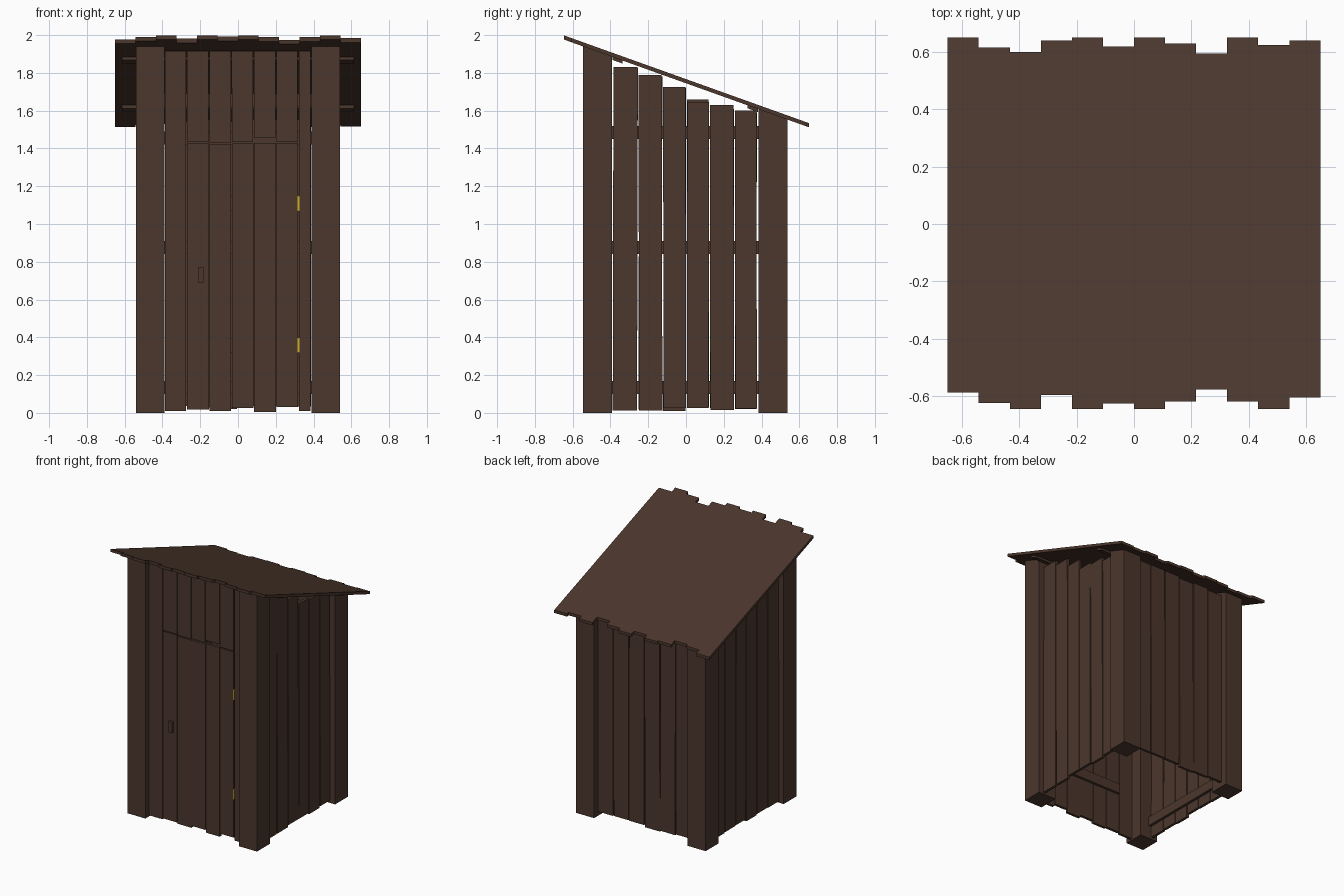
import bpy, bmesh, math, random
from mathutils import Matrix, Vector

if "Cube" in bpy.data.objects:
    bpy.data.objects.remove(bpy.data.objects["Cube"])

random.seed(4)
SLOPE = -0.358


def material(name, color):
    m = bpy.data.materials.new(name)
    m.diffuse_color = color
    m.use_nodes = True
    m.node_tree.nodes["Principled BSDF"].inputs["Base Color"].default_value = m.diffuse_color
    return m


wood = material("dark_wood", (0.07, 0.038, 0.026, 1))
brass = material("hinge_yellow", (0.6, 0.45, 0.02, 1))


def under(y):
    """Height of the roof underside at depth y."""
    return 1.976 + SLOPE * (y + 0.645)


def box(name, x, y, z, mat=wood, tilt=0.0, axis='Y', sloped=False, shear=False):
    """Box from ranges; sloped cuts the top to the roof, shear follows the roof."""
    bm = bmesh.new()
    bmesh.ops.create_cube(bm, size=1)
    for v in bm.verts:
        px, py, pz = (r[0] if c < 0 else r[1] for c, r in zip(v.co, (x, y, z)))
        if sloped and v.co.z > 0:
            pz = under(py)
        if shear:
            pz += under(py)
        v.co = (px, py, pz)
    if tilt:
        c = Vector((sum(x) / 2, sum(y) / 2, sum(z) / 2))
        bmesh.ops.rotate(bm, verts=bm.verts, cent=c, matrix=Matrix.Rotation(tilt, 3, axis))
    me = bpy.data.meshes.new(name)
    bm.to_mesh(me)
    bm.free()
    me.materials.append(mat)
    ob = bpy.data.objects.new(name, me)
    bpy.context.collection.objects.link(ob)
    return ob


def wobble():
    return random.uniform(-0.003, 0.003)


# Corner posts with tops cut to the roof slope
for sx in (-1, 1):
    xs = sorted((sx * 0.39, sx * 0.54))
    box("front_post", xs, (-0.545, -0.392), (0, 1.9), sloped=True)
    box("back_post", xs, (0.385, 0.537), (0, 1.5), sloped=True)

# Roof planks with ragged ends, and the battens below
back_ends = (0.65, 0.615, 0.60, 0.64, 0.65, 0.62, 0.65, 0.63, 0.595, 0.65, 0.625, 0.64)
front_ends = (0.588, 0.625, 0.645, 0.597, 0.645, 0.627, 0.645, 0.62, 0.577, 0.62, 0.645, 0.605)
w = 1.30 / 12
for i, (b, f) in enumerate(zip(back_ends, front_ends)):
    x0 = -0.65 + i * w
    box("roof_plank", (x0, x0 + w), (-f, b), (0, 0.022), shear=True)
for y0 in (-0.39, 0.325):
    box("roof_batten", (-0.615, 0.615), (y0, y0 + 0.055), (-0.016, 0.0), shear=True)

# Side walls: planks and inner rails
edges = (-0.389, -0.253, -0.123, 0.003, 0.125, 0.257, 0.378)
tops = {1: (1.83, 1.79, 1.725, 1.645, 1.63, 1.60),
        -1: (1.775, 1.78, 1.72, 1.66, 1.61, 1.59)}
for sx in (-1, 1):
    for i, top in enumerate(tops[sx]):
        box("side_plank", sorted((sx * 0.483, sx * 0.503)),
            (edges[i] + 0.003, edges[i + 1] - 0.004),
            (random.uniform(0.008, 0.03), top), tilt=wobble(), axis='X')
    for z in (0.10, 0.84, 1.45):
        box("side_rail", sorted((sx * 0.463, sx * 0.483)), (-0.392, 0.387), (z, z + 0.07))

# Back wall: planks and inner rails
bw = 0.78 / 6
for i in range(6):
    x0 = -0.39 + i * bw
    box("back_plank", (x0 + 0.003, x0 + bw - 0.003), (0.475, 0.495),
        (random.uniform(0.005, 0.04), random.uniform(1.54, 1.565)), tilt=wobble())
for z in (0.10, 0.84, 1.42):
    box("back_rail", (-0.39, 0.39), (0.455, 0.475), (z, z + 0.07))

# Front wall: full-height side boards and short boards above the door
FY = (-0.505, -0.485)
box("front_board", (-0.387, -0.276), FY, (0.01, 1.915))
box("front_board", (0.323, 0.384), FY, (0.01, 1.915))
cuts = (-0.272, -0.152, -0.034, 0.083, 0.203, 0.319)
low = (1.435, 1.43, 1.435, 1.455, 1.435)
for i in range(5):
    box("over_door_board", (cuts[i] + 0.001, cuts[i + 1] - 0.004), FY, (low[i], 1.915),
        tilt=wobble())
box("over_door_rail", (-0.39, 0.39), (-0.485, -0.465), (1.62, 1.69))

# Door: planks, cross rails, handle and hinges
door_low = (0.018, 0.01, 0.025, 0.006, 0.03)
door_top = (1.428, 1.422, 1.425, 1.43, 1.428)
for i in range(5):
    box("door_plank", (cuts[i] + 0.002, cuts[i + 1] - 0.002), FY, (door_low[i], door_top[i]))
for z in (0.32, 1.07):
    box("door_rail", (-0.26, 0.305), (-0.485, -0.465), (z, z + 0.075))
    box("door_hinge", (0.315, 0.325), (-0.511, -0.483), (z, z + 0.077), mat=brass)
box("door_handle", (-0.212, -0.182), (-0.525, -0.503), (0.69, 0.772))
